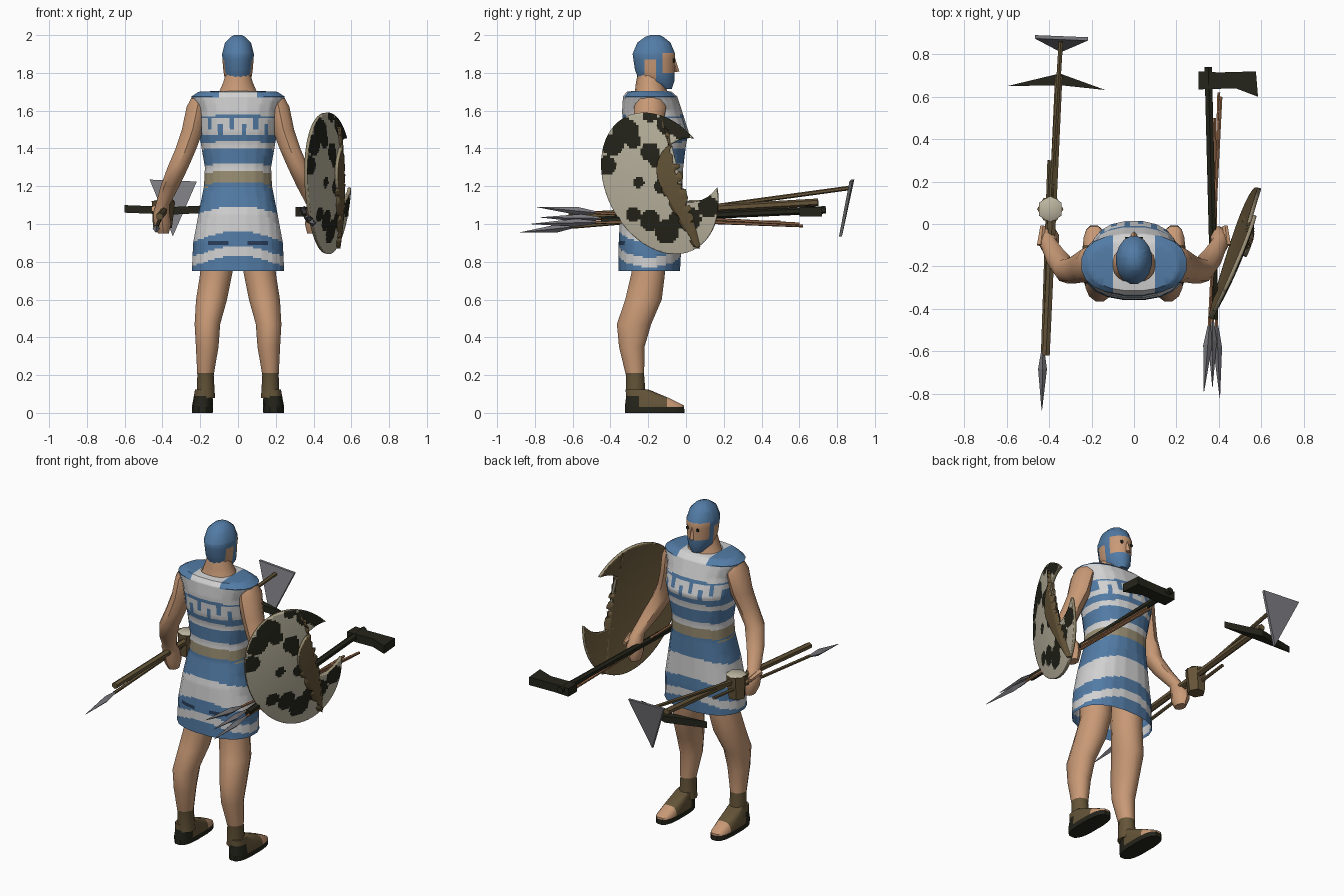
import bpy, bmesh, math
from mathutils import Vector

if "Cube" in bpy.data.objects:
    bpy.data.objects.remove(bpy.data.objects["Cube"])


def material(name, red, green, blue):
    mat = bpy.data.materials.new(name)
    mat.use_nodes = True
    mat.diffuse_color = (red, green, blue, 1)
    mat.node_tree.nodes["Principled BSDF"].inputs["Base Color"].default_value = (red, green, blue, 1)
    return mat


SKIN = material("skin", .58, .32, .18)
BLUE = material("cloth blue", .085, .2, .38)
WHITE = material("cloth white", .64, .64, .64)
TAN = material("belt tan", .32, .27, .17)
CREAM = material("hide cream", .5, .46, .35)
DARK = material("near black", .018, .018, .011)
BROWN = material("leather brown", .13, .09, .04)
STEEL = material("steel grey", .2, .2, .22)
WOOD = material("pale wood", .36, .17, .08)
NAVY = material("shadow blue", .02, .045, .1)


def finish(name, bm, mats, rule=None, angle=40):
    """Turn a bmesh into a shaded object; rule picks a material from a face centre."""
    bmesh.ops.recalc_face_normals(bm, faces=bm.faces)
    if rule:
        for face in bm.faces:
            face.material_index = mats.index(rule(face.calc_center_median()))
    mesh = bpy.data.meshes.new(name)
    bm.to_mesh(mesh)
    bm.free()
    for mat in mats:
        mesh.materials.append(mat)
    obj = bpy.data.objects.new(name, mesh)
    bpy.context.collection.objects.link(obj)
    bpy.ops.object.select_all(action='DESELECT')
    obj.select_set(True)
    bpy.context.view_layer.objects.active = obj
    bpy.ops.object.shade_smooth_by_angle(angle=math.radians(angle))
    return obj


def cut(bm, axis, values):
    """Slice every face along planes square to an axis."""
    for value in values:
        normal, point = Vector(), Vector()
        normal[axis], point[axis] = 1, value
        geom = bm.verts[:] + bm.edges[:] + bm.faces[:]
        bmesh.ops.bisect_plane(bm, geom=geom, plane_co=point, plane_no=normal, dist=1e-5)


def steps(start, stop, step):
    return [start + step * i for i in range(int((stop - start) / step) + 1)]


def loft(sections, sides=14, power=1, side=1, caps=True):
    """Skin level rings given as (x, y, z, half width, half depth)."""
    bm = bmesh.new()
    rings = []
    for x, y, z, rx, ry in sections:
        ring = []
        for i in range(sides):
            angle = math.tau * (i + .5) / sides
            c, s = math.cos(angle), math.sin(angle)
            px = math.copysign(abs(c) ** power, c) * rx
            py = math.copysign(abs(s) ** power, s) * ry
            ring.append(bm.verts.new((side * (x + px), y + py, z)))
        rings.append(ring)
    for low, high in zip(rings, rings[1:]):
        for i in range(sides):
            j = (i + 1) % sides
            bm.faces.new((low[i], low[j], high[j], high[i]))
    if caps:
        bm.faces.new(rings[0])
        bm.faces.new(rings[-1])
    return bm


def rod(name, start, end, r1, mat, r2=None, sides=6):
    start, end = Vector(start), Vector(end)
    bm = bmesh.new()
    bmesh.ops.create_cone(bm, cap_ends=True, segments=sides, radius1=r1,
                          radius2=r1 if r2 is None else r2, depth=(end - start).length)
    turn = (end - start).to_track_quat('Z', 'Y').to_matrix().to_4x4()
    bm.transform(turn)
    bmesh.ops.translate(bm, verts=bm.verts, vec=(start + end) / 2)
    return finish(name, bm, [mat], angle=50)


def slab(name, points, thickness, mat):
    bm = bmesh.new()
    face = bm.faces.new([bm.verts.new(p) for p in points])
    made = bmesh.ops.extrude_face_region(bm, geom=[face])["geom"]
    bmesh.ops.translate(bm, verts=[v for v in made if isinstance(v, bmesh.types.BMVert)], vec=thickness)
    return finish(name, bm, [mat], angle=20)


# Tunic with stripes and a stepped wave border
def tunic_rule(c):
    x, z = c.x, c.z
    if z > 1.665:
        return BLUE if abs(x) > .1 else WHITE
    if 1.47 < z < 1.56:
        phase = (x / .12) % 1
        level = z > 1.53 if phase < .5 else z < 1.5
        upright = min(phase % .5, .5 - phase % .5) < .1
        return WHITE if level or upright else BLUE
    if .89 < z < .91 and .05 < abs(x) < .16 and c.y < -.2:
        return NAVY
    drop = z + (x * x if z < 1.2 else .3 * x * x)
    bands = ((1.58, WHITE), (1.44, BLUE), (1.405, WHITE), (1.32, BLUE), (1.28, WHITE), (1.22, TAN),
             (1.095, BLUE), (.96, WHITE), (.88, BLUE), (.83, WHITE))
    return next((mat for low, mat in bands if drop > low), BLUE)


tunic = loft([(0, -.195, .75, .247, .165), (0, -.19, .9, .24, .168), (0, -.185, 1.05, .212, .165),
              (0, -.17, 1.2, .182, .152), (0, -.165, 1.3, .177, .152), (0, -.16, 1.42, .198, .162),
              (0, -.16, 1.49, .21, .175), (0, -.18, 1.6, .218, .16), (0, -.19, 1.675, .25, .145),
              (0, -.195, 1.7, .21, .12), (0, -.19, 1.705, .1, .085)], sides=20, power=.85, caps=False)
cut(tunic, 2, steps(.76, 1.7, .01))
cut(tunic, 0, steps(-.24, .24, .02))
finish("tunic", tunic, [BLUE, WHITE, TAN, NAVY], tunic_rule)

# Neck and head
finish("neck", loft([(0, -.19, 1.66, .12, .1), (0, -.185, 1.705, .1, .085), (0, -.19, 1.75, .08, .075),
                     (0, -.18, 1.82, .06, .07)]), [SKIN])


def head_rule(c):
    face = c.y > -.125 and 1.8 < c.z < 1.905
    ear = -.22 < c.y < -.16 and c.z < 1.87
    return SKIN if face or ear else BLUE


head = loft([(0, -.115, 1.715, .035, .04), (0, -.155, 1.755, .07, .095), (0, -.165, 1.82, .08, .108),
             (0, -.17, 1.9, .086, .115), (0, -.17, 1.96, .07, .09), (0, -.168, 1.99, .04, .05),
             (0, -.165, 2, .02, .025)], sides=16)
cut(head, 2, (1.8, 1.87, 1.905))
cut(head, 1, (-.22, -.16, -.125))
finish("head", head, [BLUE, SKIN], head_rule)
rod("nose", (0, -.052, 1.805), (0, -.062, 1.875), .017, SKIN, .005, 4)

# Limbs, mirrored on both sides
ARM = [(.2, -.19, 1.675, .045, .06), (.215, -.19, 1.62, .06, .085), (.24, -.2, 1.5, .06, .075),
       (.275, -.215, 1.4, .058, .065), (.318, -.22, 1.3, .058, .06), (.36, -.17, 1.2, .052, .055),
       (.4, -.1, 1.1, .038, .045), (.405, -.08, 1.06, .045, .06), (.4, -.07, 1, .048, .06),
       (.395, -.065, .95, .03, .04)]
LEG = [(.17, -.265, .08, .05, .055), (.172, -.27, .2, .045, .05), (.163, -.287, .35, .062, .07),
       (.162, -.275, .47, .07, .094), (.14, -.225, .6, .085, .1), (.115, -.2, .74, .088, .092),
       (.11, -.2, .92, .09, .1)]
FOOT = [(.188, -.165, 0, .055, .16), (.188, -.167, .04, .056, .158), (.185, -.2, .075, .052, .12),
        (.18, -.26, .125, .048, .06)]


def foot_rule(c):
    if c.z < .03 or (c.y < -.25 and c.z < .09):
        return DARK
    return SKIN if c.y > -.1 else BROWN


for label, side in (("left", 1), ("right", -1)):
    finish(label + "_arm", loft(ARM, 10, side=side), [SKIN])
    leg = loft(LEG, 12, side=side)
    cut(leg, 2, (.21,))
    finish(label + "_leg", leg, [SKIN, BROWN], lambda c: BROWN if c.z < .21 else SKIN)
    foot = loft(FOOT, 16, .7, side)
    cut(foot, 2, (.03, .09))
    cut(foot, 1, (-.25, -.1))
    finish(label + "_foot", foot, [DARK, BROWN, SKIN], foot_rule)
    rod(label + "_thumb", (side * .44, -.1, 1.08), (side * .43, -.01, 1.06), .02, SKIN, .014)
    rod(label + "_eye", (side * .034, -.068, 1.865), (side * .034, -.062, 1.865), .011, DARK)

# Crescent shield: a leaning ellipse with a round bite
MID_Y, MID_Z, BITE_Y, BITE_Z, BITE_R = -.14, 1.215, .02, 1.285, .17
outline = []
for i in range(64):
    t = .6 + math.tau * i / 64
    y, z = MID_Y + .31 * math.cos(t), MID_Z + .375 * math.sin(t - .27)
    if math.hypot(y - BITE_Y, z - BITE_Z) > BITE_R:
        outline.append((y, z))
for i in range(25):
    t = -.62 - 4.2 * i / 24
    outline.append((BITE_Y + BITE_R * math.cos(t), BITE_Z + BITE_R * math.sin(t)))

BLOTS = [(-.42, 1.31, .05), (-.39, 1.42, .06), (-.32, 1.49, .07), (-.28, 1.44, .04), (-.19, 1.58, .04),
         (-.1, 1.53, .055), (-.02, 1.5, .055), (-.19, 1.38, .05), (-.16, 1.33, .035), (-.25, 1.22, .03),
         (-.13, 1.2, .04), (-.28, 1.05, .04), (-.19, 1.02, .055), (-.1, .96, .065), (.02, 1.03, .06),
         (.12, 1.09, .055), (-.04, 1.02, .05)]


def shield_rule(c):
    return DARK if any(math.hypot(c.y - y, c.z - z) < r for y, z, r in BLOTS) else CREAM


bm = bmesh.new()
bm.faces.new([bm.verts.new((0, y, z)) for y, z in outline])
bmesh.ops.triangulate(bm, faces=bm.faces)
cut(bm, 1, steps(-.44, .16, .0125))
cut(bm, 2, steps(.85, 1.58, .0125))
for v in bm.verts:
    y, z = v.co.y, v.co.z
    bulge = 1 - ((y - MID_Y) / .31) ** 2 - ((z - MID_Z) / .375) ** 2
    v.co.x = .365 + .39 * (y + .44) + .08 * (z - MID_Z) + .03 * bulge
shield = finish("shield", bm, [CREAM, DARK], shield_rule)
if sum(p.normal.x for p in shield.data.polygons) < 0:
    shield.data.flip_normals()
for mat in (BROWN, BROWN, TAN, TAN):
    shield.data.materials.append(mat)
thick = shield.modifiers.new("thickness", 'SOLIDIFY')
thick.thickness, thick.offset = .018, -1
thick.material_offset, thick.material_offset_rim = 2, 4


# Javelins and spear
def spear(name, tip, neck, butt, radius, mat):
    tip, neck = Vector(tip), Vector(neck)
    wide = neck.lerp(tip, .3)
    rod(name + "_shaft", neck, butt, radius, mat)
    rod(name + "_head_base", neck, wide, .008, STEEL, .021, 4)
    rod(name + "_head_point", wide, tip, .021, STEEL, .001, 4)


spear("upper_javelin", (.33, -.79, 1.09), (.355, -.48, 1.06), (.41, .6, 1.0), .008, WOOD)
spear("middle_javelin", (.37, -.77, 1.035), (.37, -.46, 1.03), (.4, .62, .99), .008, WOOD)
spear("lower_javelin", (.405, -.82, 1.0), (.39, -.48, 1.01), (.38, .5, 1.01), .008, WOOD)
spear("long_spear", (-.435, -.88, .955), (-.43, -.6, .985), (-.4, .3, 1.06), .01, BROWN)

# Axe in the left hand
rod("axe_handle", (.38, -.45, 1.02), (.35, .74, 1.075), .02, DARK)
slab("axe_head", [(.305, .72, 1.04), (.4, .715, 1.04), (.575, .72, 1.04), (.585, .6, 1.04),
                  (.48, .64, 1.04), (.305, .635, 1.04)], (0, 0, .05), DARK)

# Pick, trowel and mallet in the right hand
rod("pick_handle", (-.415, -.62, 1.04), (-.355, .7, 1.115), .02, BROWN)
slab("pick_head", [(-.6, .65, 1.06), (-.35, .71, 1.05), (-.135, .632, 1.06), (-.35, .655, 1.05)],
     (0, 0, .04), DARK)
rod("trowel_handle", (-.4, -.02, 1.07), (-.345, .86, 1.19), .012, BROWN)
slab("trowel_blade", [(-.468, .875, 1.235), (-.218, .865, 1.225), (-.345, .81, .935)], (0, .016, 0), STEEL)
rod("mallet_head", (-.4, .07, .98), (-.395, .07, 1.12), .05, BROWN, .062)
rod("mallet_cap", (-.395, .07, 1.12), (-.395, .07, 1.128), .062, CREAM, .05)
rod("mallet_handle", (-.395, -.3, 1.06), (-.395, .1, 1.06), .015, BROWN)
